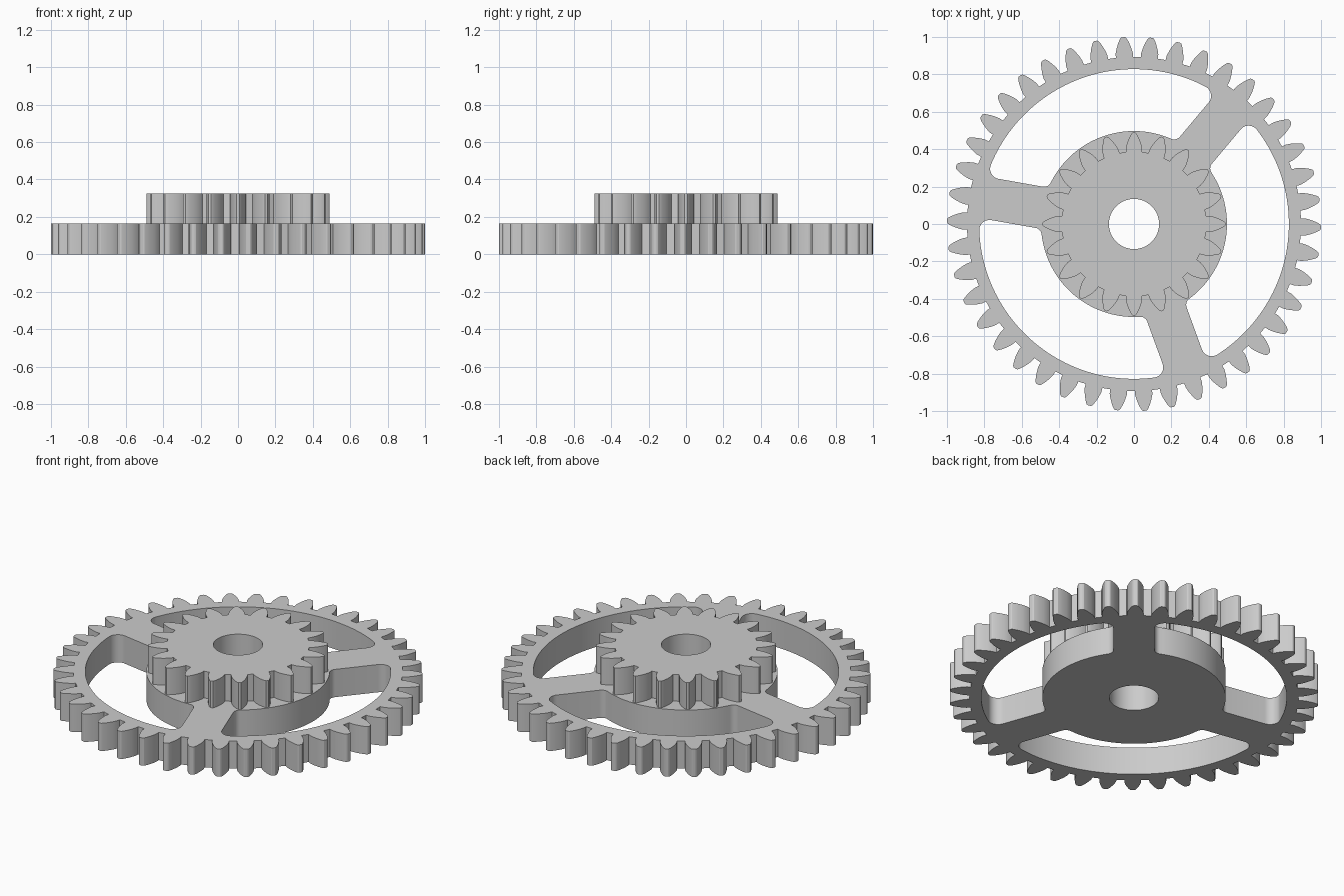
import bpy, bmesh
from math import sin, cos, pi, radians, atan2, sqrt

cube = bpy.data.objects.get("Cube")
if cube:
    bpy.data.objects.remove(cube, do_unlink=True)

grey = bpy.data.materials.new("plain_grey")
grey.use_nodes = True
grey.diffuse_color = (0.6, 0.6, 0.6, 1)
grey.node_tree.nodes["Principled BSDF"].inputs["Base Color"].default_value = (0.6, 0.6, 0.6, 1)


def polar(r, a):
    return (r * cos(a), r * sin(a))


def arc(r, start, end, steps, cx=0.0, cy=0.0):
    """Points on an arc, both ends included."""
    pts = []
    for i in range(steps + 1):
        x, y = polar(r, start + (end - start) * i / steps)
        pts.append((cx + x, cy + y))
    return pts


def circle(r, steps):
    return arc(r, 0, 2 * pi, steps)[:-1]


def gear_outline(teeth, phase, flank):
    """Repeat one tooth; flank lists (radius, half width) from root to tip."""
    pts = []
    for i in range(teeth):
        mid = phase + 2 * pi * i / teeth
        pts += [polar(r, mid - w / r) for r, w in flank]
        pts += [polar(r, mid + w / r) for r, w in reversed(flank)]
    return pts


def window_outline(spoke_angle, hub, rim, half_width, fillet_in, fillet_out):
    """Rounded opening between one spoke and the next, a third of a turn on."""
    sector = 2 * pi / 3
    # rounded corner at the rim, then the one at the hub
    cy = half_width + fillet_out
    cx = sqrt((rim - fillet_out) ** 2 - cy ** 2)
    rim_angle = atan2(cy, cx)
    half = arc(fillet_out, rim_angle, -pi / 2, 10, cx, cy)
    cy = half_width + fillet_in
    cx = sqrt((hub + fillet_in) ** 2 - cy ** 2)
    hub_angle = atan2(cy, cx)
    half += arc(fillet_in, -pi / 2, hub_angle - pi, 8, cx, cy)
    # mirrored corners on the far side, joined by the hub and rim arcs
    far = [polar(sqrt(x * x + y * y), sector - atan2(y, x)) for x, y in reversed(half)]
    loop = half + arc(hub, hub_angle, sector - hub_angle, 40)[1:-1] + far
    loop += arc(rim, sector - rim_angle, rim_angle, 48)[1:-1]
    c, s = cos(spoke_angle), sin(spoke_angle)
    return [(x * c - y * s, x * s + y * c) for x, y in loop]


def plate(name, outlines, bottom, top):
    """Extrude an outline with holes into a solid plate."""
    curve = bpy.data.curves.new(name + "_profile", 'CURVE')
    curve.dimensions = '2D'
    curve.fill_mode = 'BOTH'
    curve.extrude = (top - bottom) / 2
    for pts in outlines:
        spline = curve.splines.new('POLY')
        spline.points.add(len(pts) - 1)
        for point, (x, y) in zip(spline.points, pts):
            point.co = (x, y, 0, 1)
        spline.use_cyclic_u = True
    helper = bpy.data.objects.new(name + "_profile", curve)
    bpy.context.collection.objects.link(helper)
    bpy.context.view_layer.update()
    graph = bpy.context.evaluated_depsgraph_get()
    mesh = bpy.data.meshes.new_from_object(helper.evaluated_get(graph))
    bpy.data.objects.remove(helper, do_unlink=True)

    bm = bmesh.new()
    bm.from_mesh(mesh)
    bmesh.ops.remove_doubles(bm, verts=bm.verts, dist=0.00005)
    bmesh.ops.recalc_face_normals(bm, faces=bm.faces)
    bmesh.ops.translate(bm, verts=bm.verts, vec=(0, 0, (top + bottom) / 2))
    bm.to_mesh(mesh)
    bm.free()
    mesh.materials.clear()
    mesh.materials.append(grey)

    obj = bpy.data.objects.new(name, mesh)
    bpy.context.collection.objects.link(obj)
    bpy.ops.object.select_all(action='DESELECT')
    obj.select_set(True)
    bpy.context.view_layer.objects.active = obj
    bpy.ops.object.shade_smooth_by_angle(angle=radians(25))
    return obj


bore = circle(0.134, 64)

# Large spoked wheel with three windows
large_flank = [(0.893, 0.046), (0.915, 0.046), (0.94, 0.04), (0.965, 0.031),
               (0.985, 0.022), (0.996, 0.015), (1.0, 0.008)]
windows = [window_outline(radians(50 + 120 * i), 0.497, 0.828, 0.112, 0.04, 0.055)
           for i in range(3)]
plate("large_gear", [gear_outline(42, radians(-1), large_flank), bore] + windows, 0, 0.166)

# Small pinion stacked on the hub
small_flank = [(0.387, 0.044), (0.41, 0.043), (0.43, 0.038), (0.45, 0.031),
               (0.47, 0.021), (0.483, 0.013), (0.489, 0.007)]
plate("small_gear", [gear_outline(20, 0, small_flank), bore], 0.166, 0.326)
